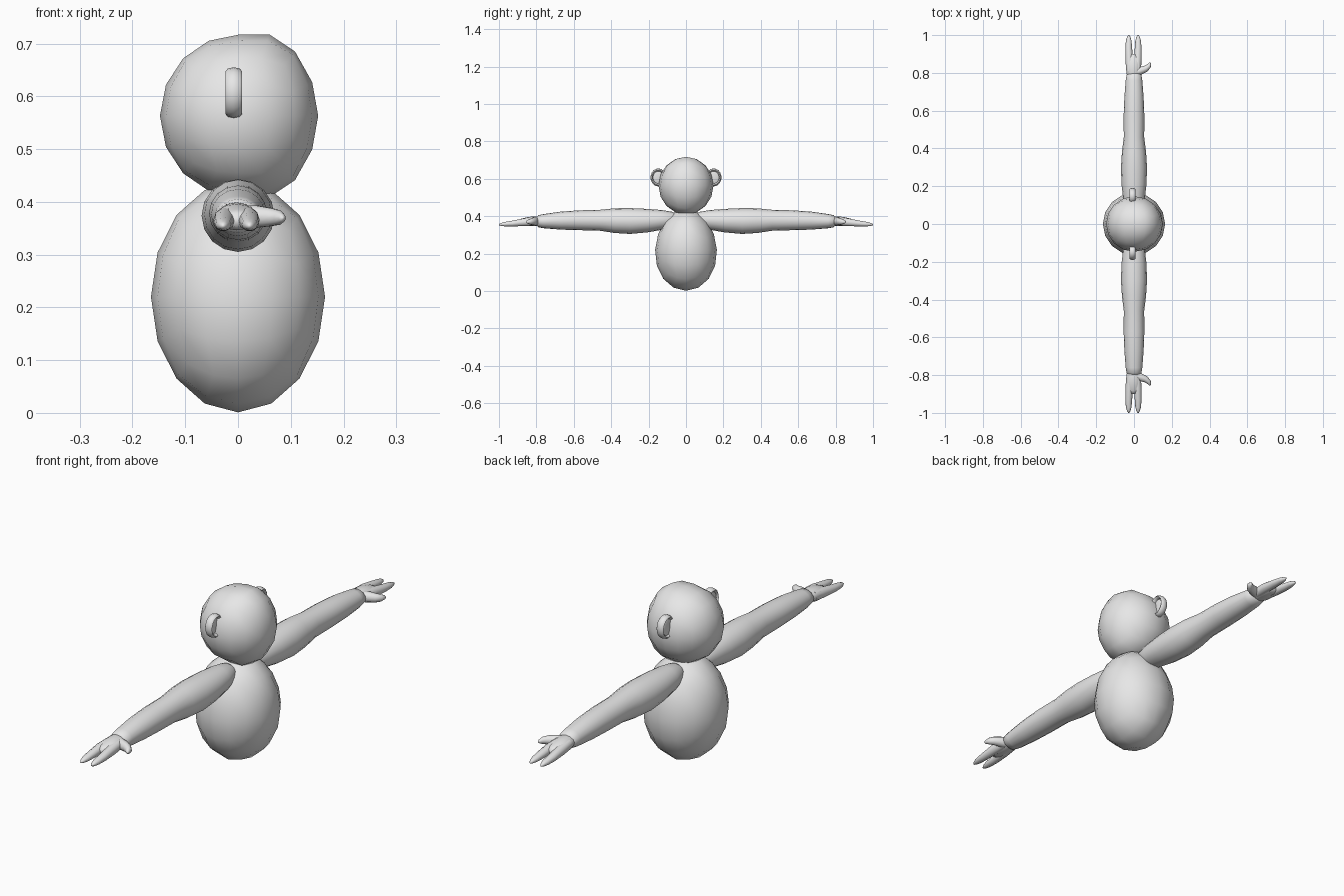
import bpy, bmesh, math
from mathutils import Vector

cube = bpy.data.objects.get("Cube")
if cube:
    bpy.data.objects.remove(cube, do_unlink=True)

grey = bpy.data.materials.new("plain grey")
grey.use_nodes = True
grey.diffuse_color = (0.8, 0.8, 0.8, 1)
grey.node_tree.nodes["Principled BSDF"].inputs["Base Color"].default_value = (0.8, 0.8, 0.8, 1)


def finish(name, bm, crease=70):
    bmesh.ops.recalc_face_normals(bm, faces=bm.faces)
    mesh = bpy.data.meshes.new(name)
    bm.to_mesh(mesh)
    bm.free()
    mesh.shade_smooth()
    mesh.set_sharp_from_angle(angle=math.radians(crease))
    mesh.materials.append(grey)
    obj = bpy.data.objects.new(name, mesh)
    bpy.context.collection.objects.link(obj)
    return obj


def quad_ball(name, center, radii, shape=None):
    """Cube rounded to a ball of 16 sides, then stretched and shaped."""
    bm = bmesh.new()
    bmesh.ops.create_cube(bm, size=2)
    bmesh.ops.subdivide_edges(bm, edges=bm.edges[:], cuts=3, use_grid_fill=True)
    for v in bm.verts:
        d = Vector([math.tan(c * math.pi / 4) for c in v.co]).normalized()
        if shape:
            d = shape(d)
        v.co = Vector(center) + Vector([a * r for a, r in zip(d, radii)])
    return finish(name, bm)


def tube(name, side, stations, sides=16):
    """Oval tube through (x, y, z, half width, half height) stations."""
    bm = bmesh.new()
    pts = [Vector((x, y * side, z)) for x, y, z, _, _ in stations]
    rings = []
    for i, p in enumerate(pts):
        along = (pts[min(i + 1, len(pts) - 1)] - pts[max(i - 1, 0)]).normalized()
        across = along.cross(Vector((0, 0, 1))).normalized()
        up = across.cross(along)
        w, h = stations[i][3:]
        ring = []
        for k in range(sides):
            a = math.tau * k / sides
            ring.append(bm.verts.new(p + across * w * math.cos(a) + up * h * math.sin(a)))
        rings.append(ring)
    for r0, r1 in zip(rings, rings[1:]):
        for k in range(sides):
            n = (k + 1) % sides
            bm.faces.new((r0[k], r0[n], r1[n], r1[k]))
    bm.faces.new(rings[0])
    bm.faces.new(rings[-1])
    return finish(name, bm)


def egg(d):
    # Slightly narrower toward the shoulders, seen across the arms
    return Vector((d.x, d.y * (1 - 0.06 * d.z), d.z))


def face_front(d):
    # Fuller forehead and chin on the face side
    return Vector((d.x, d.y, d.z * (1 + 0.24 * max(d.x, 0) * abs(d.z))))


quad_ball("body", (0, 0, 0.22), (0.165, 0.165, 0.219), egg)
quad_ball("head", (0.002, 0, 0.563), (0.15, 0.147, 0.154), face_front)


def ear(label, side):
    # Thin inner dish with a rounded rim around it
    quad_ball(label + "_ear_dish", (-0.012, 0.147 * side, 0.607), (0.009, 0.035, 0.042))
    bm = bmesh.new()
    around, section = 20, 8
    grid = []
    for i in range(around):
        a = math.tau * i / around
        loop = []
        for j in range(section):
            b = math.tau * j / section
            r = 1 + 0.2 * math.cos(b)
            loop.append(bm.verts.new((-0.008 + 0.016 * math.sin(b),
                                      (0.148 + 0.035 * r * math.cos(a)) * side,
                                      0.607 + 0.040 * r * math.sin(a))))
        grid.append(loop)
    for i in range(around):
        for j in range(section):
            i2, j2 = (i + 1) % around, (j + 1) % section
            bm.faces.new((grid[i][j], grid[i2][j], grid[i2][j2], grid[i][j2]))
    finish(label + "_ear_rim", bm)


for label, side in (("left", 1), ("right", -1)):
    ear(label, side)
    # Upper arm swelling, elbow dip, forearm and rounded wrist end
    tube(label + "_arm", side, [
        (0, 0.04, 0.385, 0.02, 0.02), (0, 0.07, 0.383, 0.042, 0.04),
        (0, 0.13, 0.38, 0.057, 0.053), (0, 0.21, 0.376, 0.066, 0.063),
        (0, 0.30, 0.374, 0.069, 0.069), (0, 0.38, 0.376, 0.064, 0.066),
        (0, 0.46, 0.378, 0.054, 0.056), (0, 0.57, 0.378, 0.055, 0.053),
        (0, 0.67, 0.376, 0.051, 0.048), (0, 0.76, 0.373, 0.044, 0.038),
        (0, 0.79, 0.373, 0.039, 0.032), (0, 0.80, 0.373, 0.026, 0.02)])
    # Flat palm
    tube(label + "_palm", side, [
        (-0.003, 0.77, 0.373, 0.028, 0.02), (-0.003, 0.80, 0.373, 0.037, 0.026),
        (-0.003, 0.84, 0.371, 0.040, 0.025), (-0.003, 0.88, 0.366, 0.036, 0.02),
        (-0.003, 0.90, 0.364, 0.02, 0.012)], 12)
    # Two long fingers
    for finger, x in (("inner", 0.022), ("outer", -0.028)):
        tube(label + "_" + finger + "_finger", side, [
            (x * 0.8, 0.81, 0.371, 0.018, 0.022), (x * 0.9, 0.87, 0.367, 0.021, 0.021),
            (x, 0.93, 0.360, 0.018, 0.016), (x, 0.97, 0.357, 0.015, 0.012),
            (x, 0.99, 0.355, 0.009, 0.008), (x, 1.0, 0.354, 0.003, 0.003)], 10)
    # Thumb curving out on the face side
    tube(label + "_thumb", side, [
        (0.005, 0.80, 0.372, 0.02, 0.022), (0.035, 0.812, 0.372, 0.021, 0.022),
        (0.062, 0.822, 0.371, 0.017, 0.018), (0.078, 0.836, 0.37, 0.013, 0.014),
        (0.084, 0.85, 0.369, 0.007, 0.008), (0.085, 0.856, 0.369, 0.002, 0.002)], 10)
